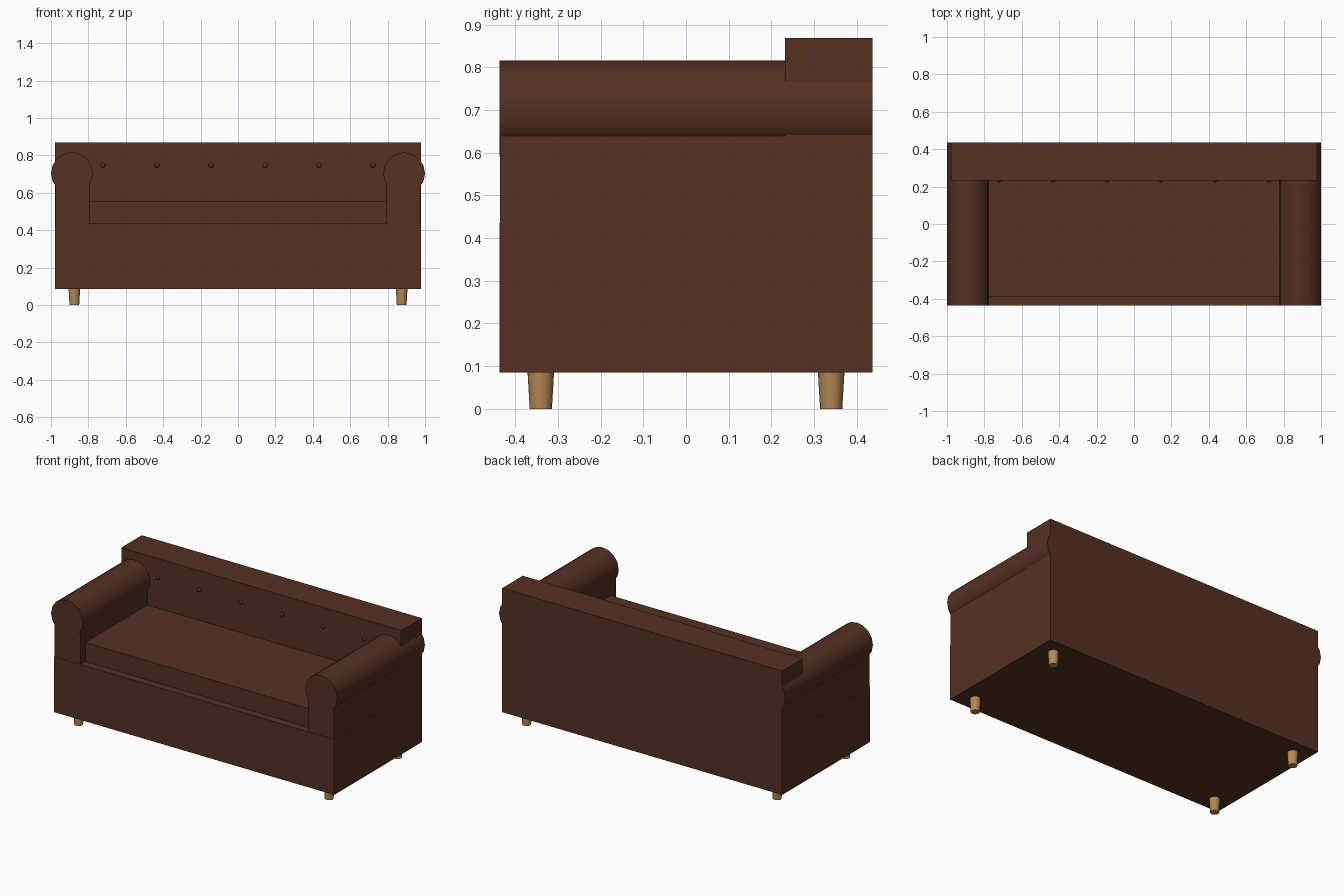
import bpy
import math

if "Cube" in bpy.data.objects:
    bpy.data.objects.remove(bpy.data.objects["Cube"])


def material(name, color):
    m = bpy.data.materials.new(name)
    m.diffuse_color = color
    m.use_nodes = True
    m.node_tree.nodes["Principled BSDF"].inputs["Base Color"].default_value = m.diffuse_color
    return m


leather = material("brown_leather", (0.09, 0.03, 0.016, 1))
wood = material("light_wood", (0.45, 0.25, 0.09, 1))


def finish(name, mat, smooth=False):
    ob = bpy.context.object
    ob.name = name
    ob.data.materials.append(mat)
    if smooth:
        bpy.ops.object.shade_smooth_by_angle(angle=math.radians(40))
    return ob


def box(name, x, y, z):
    """Box from (min, max) ranges."""
    bpy.ops.mesh.primitive_cube_add(size=1)
    ob = finish(name, leather)
    for v in ob.data.vertices:
        v.co = [r[0] + (c + 0.5) * (r[1] - r[0]) for r, c in zip((x, y, z), v.co)]
    return ob


# Body, cushion and backrest
box("base", (-0.978, 0.978), (-0.437, 0.437), (0.085, 0.435))
box("seat_cushion", (-0.795, 0.795), (-0.388, 0.24), (0.435, 0.555))
box("backrest", (-0.978, 0.978), (0.232, 0.437), (0.435, 0.868))

for s, side in ((-1, "left"), (1, "right")):
    # Arm panel with rolled top
    box(side + "_arm_panel", sorted((s * 0.795, s * 0.977)), (-0.435, 0.434), (0.435, 0.704))
    bpy.ops.mesh.primitive_cylinder_add(vertices=16, radius=0.112, depth=0.874,
                                        location=(s * 0.888, 0, 0.704),
                                        rotation=(math.pi / 2, 0, 0))
    finish(side + "_arm_roll", leather, True)

    # Tapered feet
    for t, end in ((-1, "front"), (1, "back")):
        bpy.ops.mesh.primitive_cone_add(vertices=16, radius1=0.026, radius2=0.031, depth=0.085,
                                        location=(s * 0.875, t * 0.34, 0.0425))
        finish(f"{end}_{side}_leg", wood, True)

# Row of upholstery buttons
for i in range(6):
    bpy.ops.mesh.primitive_uv_sphere_add(segments=12, ring_count=8, radius=0.013,
                                         location=(-0.722 + i * 0.2888, 0.232, 0.746))
    ob = finish(f"button_{i + 1}", leather, True)
    ob.scale.y = 0.7
